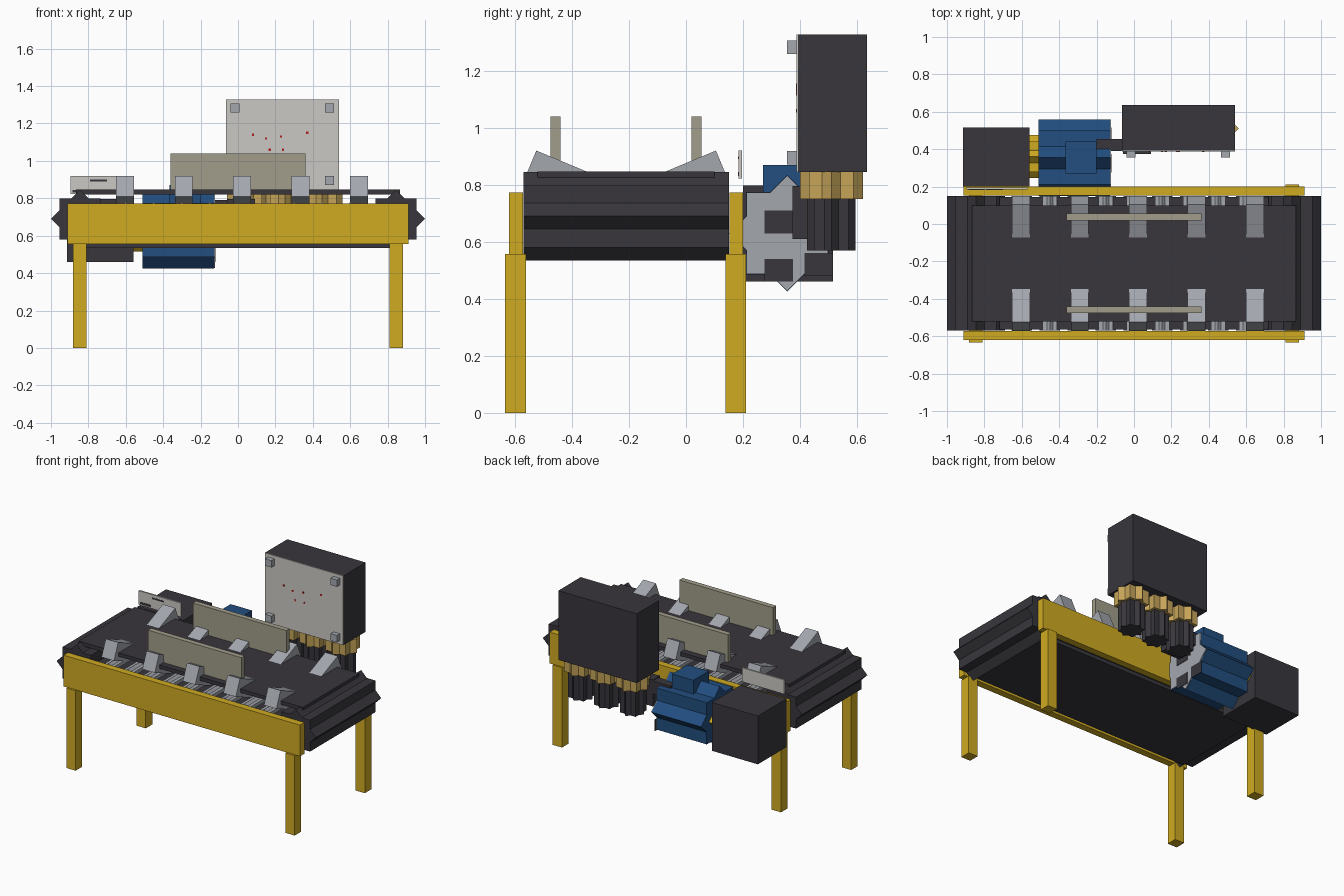
import bpy, bmesh, math

if "Cube" in bpy.data.objects:
    bpy.data.objects.remove(bpy.data.objects["Cube"])


def srgb(h):
    out = []
    for i in (0, 2, 4):
        c = int(h[i:i + 2], 16) / 255
        out.append(c / 12.92 if c <= 0.04045 else ((c + 0.055) / 1.055) ** 2.4)
    return (*out, 1.0)


def material(name, h):
    m = bpy.data.materials.new(name)
    m.diffuse_color = srgb(h)
    m.use_nodes = True
    m.node_tree.nodes["Principled BSDF"].inputs["Base Color"].default_value = m.diffuse_color
    return m


YELLOW = material("safety yellow", "D0AB22")
DARK = material("dark rubber", "38363C")
BLUE = material("motor blue", "224E80")
STEEL = material("steel grey", "A4A8AF")
KHAKI = material("guide khaki", "A29E8B")
PANEL = material("panel grey", "CBC9C4")
BRASS = material("brass", "C6A559")
RED = material("lamp red", "B02020")


def finish(name, bm, mat):
    bmesh.ops.recalc_face_normals(bm, faces=bm.faces)
    me = bpy.data.meshes.new(name)
    bm.to_mesh(me)
    bm.free()
    me.materials.append(mat)
    ob = bpy.data.objects.new(name, me)
    bpy.context.collection.objects.link(ob)
    return ob


def prism(name, mat, points, axis, a, b):
    """Extrude a 2D outline from a to b along an axis."""
    place = {"x": lambda u, v, t: (t, u, v),
             "y": lambda u, v, t: (u, t, v),
             "z": lambda u, v, t: (u, v, t)}[axis]
    bm = bmesh.new()
    lo = [bm.verts.new(place(u, v, a)) for u, v in points]
    hi = [bm.verts.new(place(u, v, b)) for u, v in points]
    bm.faces.new(lo)
    bm.faces.new(hi)
    n = len(points)
    for i in range(n):
        j = (i + 1) % n
        bm.faces.new((lo[i], lo[j], hi[j], hi[i]))
    return finish(name, bm, mat)


def box(name, mat, x0, x1, y0, y1, z0, z1):
    return prism(name, mat, [(x0, y0), (x1, y0), (x1, y1), (x0, y1)], "z", z0, z1)


def star(name, mat, u, v, r, axis, a, b):
    """Eight-pointed ribbed bar, like two overlaid squares."""
    pts = []
    for i in range(16):
        rr = r if i % 2 == 0 else r * 0.765
        t = i * math.pi / 8
        pts.append((u + rr * math.cos(t), v + rr * math.sin(t)))
    return prism(name, mat, pts, axis, a, b)


MID = -0.21  # centre line of the conveyor in y

# Frame beams and legs
box("front_beam", YELLOW, -0.912, 0.912, -0.62, -0.572, 0.555, 0.773)
box("back_beam", YELLOW, -0.912, 0.912, 0.152, 0.20, 0.555, 0.773)
for x in (-0.845, 0.845):
    for y in (-0.598, 0.175):
        box("leg", YELLOW, x - 0.036, x + 0.036, y - 0.036, y + 0.036, 0, 0.557)

# Belt runs and end drums
box("belt_top", DARK, -0.865, 0.865, -0.52, 0.10, 0.82, 0.846)
box("belt_bottom", DARK, -0.845, 0.845, -0.525, 0.14, 0.534, 0.56)
for x in (-0.845, 0.845):
    star("end_drum", DARK, x, 0.69, 0.155, "y", -0.57, 0.15)
box("slider_bed", DARK, -0.72, 0.72, -0.565, 0.145, 0.66, 0.74)

# Idler rollers under the belt
for i in range(9):
    star("idler_roller", STEEL, -0.6 + i * 0.15, 0.725, 0.055, "y", -0.57, 0.15)

# Tilted guide clamps, mirrored about the conveyor centre line
clamp = [(-0.525, 0.92), (-0.345, 0.845), (-0.391, 0.735), (-0.571, 0.81)]
for x in (-0.605, -0.29, 0.022, 0.335, 0.648):
    prism("front_clamp", STEEL, clamp, "x", x - 0.048, x + 0.048)
    prism("back_clamp", STEEL, [(2 * MID - y, z) for y, z in clamp],
          "x", x - 0.048, x + 0.048)

# Side guides
for y in (-0.458, 0.037):
    box("side_guide", KHAKI, -0.362, 0.36, y - 0.018, y + 0.018, 0.84, 1.04)

# Drive motor, coupling and gearbox
star("motor_body", BLUE, 0.355, 0.63, 0.205, "x", -0.51, -0.128)
star("motor_end_cap", STEEL, 0.355, 0.63, 0.203, "x", -0.128, -0.122)
for y, z in ((0.325, 0.66), (0.325, 0.49), (0.465, 0.51)):
    box("end_cap_vent", DARK, -0.122, -0.119, y - 0.05, y + 0.05, z - 0.03, z + 0.05)
box("terminal_box", BLUE, -0.365, -0.20, 0.27, 0.44, 0.70, 0.87)
star("coupling", YELLOW, 0.36, 0.63, 0.115, "x", -0.558, -0.51)
box("gearbox", DARK, -0.915, -0.56, 0.2, 0.515, 0.46, 0.797)

# Rating plate with dark marks
box("rating_plate", PANEL, -0.895, -0.57, 0.184, 0.196, 0.822, 0.92)
box("rating_mark_low", DARK, -0.885, -0.80, 0.182, 0.184, 0.83, 0.845)
box("rating_mark_high", DARK, -0.79, -0.70, 0.182, 0.184, 0.89, 0.90)

# Cable conduit from motor to cabinet
box("conduit", DARK, -0.20, -0.06, 0.39, 0.455, 0.70, 0.79)
box("conduit_elbow", DARK, -0.06, 0.09, 0.373, 0.45, 0.61, 0.795)

# Control cabinet with front panel, bolts and lamp specks
box("cabinet", DARK, -0.065, 0.54, 0.393, 0.635, 0.845, 1.328)
box("cabinet_panel", PANEL, -0.065, 0.54, 0.388, 0.393, 0.845, 1.328)
for x in (-0.015, 0.49):
    for z in (0.895, 1.282):
        box("panel_bolt", STEEL, x - 0.024, x + 0.024, 0.355, 0.39, z - 0.024, z + 0.024)
for x, z in ((0.08, 1.14), (0.15, 1.12), (0.17, 1.06), (0.23, 1.13), (0.24, 1.06), (0.37, 1.15)):
    box("lamp_speck", RED, x - 0.006, x + 0.006, 0.386, 0.388, z - 0.006, z + 0.006)

# Cable glands below the cabinet
for x in (0.05, 0.25, 0.45):
    star("gland_nut", BRASS, x, 0.51, 0.11, "z", 0.75, 0.846)
    star("gland_body", DARK, x, 0.51, 0.085, "z", 0.57, 0.752)
